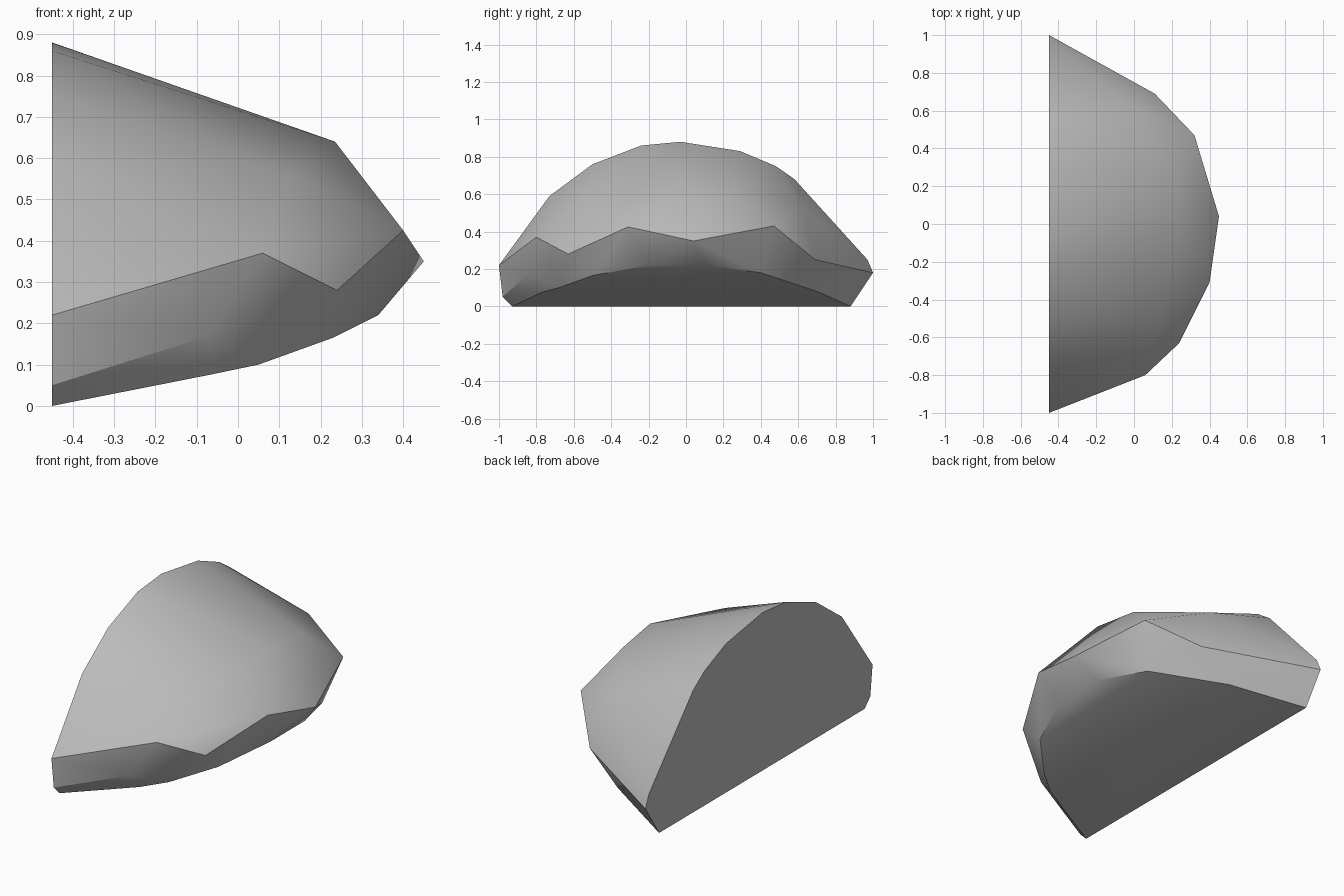
import bpy
import bmesh
import math

cube = bpy.data.objects.get("Cube")
if cube:
    bpy.data.objects.remove(cube, do_unlink=True)

BACK_X = -0.45

# Outline of the flat back as (y, z)
back_outline = [(-1, .22), (-.73, .59), (-.5, .76), (-.24, .86), (-.03, .88),
                (.29, .83), (.48, .75), (.58, .68), (.97, .25), (1, .18),
                (.88, 0), (-.93, 0), (-.98, .05)]

# Zigzag ridge around the widest part of the rock
ridge = [(.06, -.8, .37), (.24, -.63, .28), (.4, -.31, .425), (.45, .04, .35),
         (.32, .47, .43), (.11, .69, .25)]

# Shoulder above the ridge
shoulder = [(.13, -.53, .56), (.235, -.02, .64), (.21, .25, .62), (0, .62, .53)]

# Sloping underside below the ridge
underside = [(-.07, -.85, .17), (-.07, -.77, .075), (.05, -.68, .1),
             (.23, -.5, .165), (.34, -.2, .22), (.34, .1, .22),
             (.24, .4, .18), (-.07, .7, .08)]


def make_material(name, color):
    material = bpy.data.materials.new(name)
    material.use_nodes = True
    material.diffuse_color = color
    shader = next(node for node in material.node_tree.nodes
                  if node.type == "BSDF_PRINCIPLED")
    shader.inputs["Base Color"].default_value = color
    return material


def make_rock(name, points, material):
    """Wrap the corner points in a faceted stone skin."""
    bm = bmesh.new()
    corners = [bm.verts.new(point) for point in points]
    hull = bmesh.ops.convex_hull(bm, input=corners)
    unused = set(hull["geom_interior"]) | set(hull["geom_unused"])
    loose = [item for item in unused if isinstance(item, bmesh.types.BMVert)]
    bmesh.ops.delete(bm, geom=loose, context="VERTS")
    bmesh.ops.dissolve_limit(bm, angle_limit=math.radians(1),
                             verts=bm.verts, edges=bm.edges)
    bmesh.ops.recalc_face_normals(bm, faces=bm.faces)
    mesh = bpy.data.meshes.new(name)
    bm.to_mesh(mesh)
    bm.free()
    mesh.materials.append(material)
    rock = bpy.data.objects.new(name, mesh)
    bpy.context.collection.objects.link(rock)
    return rock


# Half boulder with a flat cut back
stone = make_material("grey stone", (.5, .5, .5, 1))
back = [(BACK_X, y, z) for y, z in back_outline]
boulder = make_rock("half_boulder", back + ridge + shoulder + underside, stone)

# Soft facets with crisp main edges
bpy.ops.object.select_all(action="DESELECT")
boulder.select_set(True)
bpy.context.view_layer.objects.active = boulder
bpy.ops.object.shade_smooth_by_angle(angle=math.radians(30))
